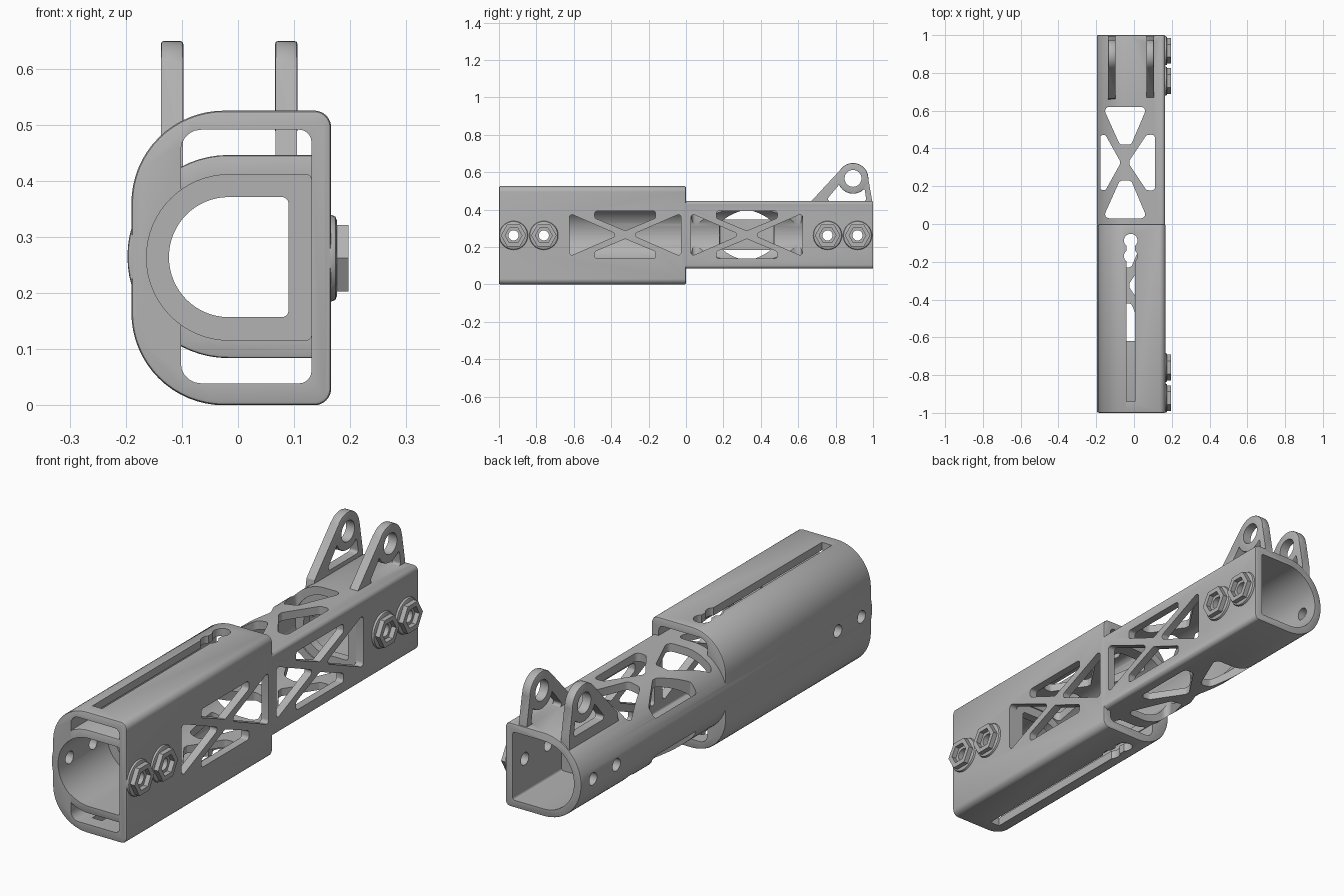
import bpy
import bmesh
import math
from mathutils import Vector

if "Cube" in bpy.data.objects:
    bpy.data.objects.remove(bpy.data.objects["Cube"])

grey = bpy.data.materials.new("plain grey")
grey.use_nodes = True
grey.diffuse_color = (0.45, 0.45, 0.45, 1)
grey.node_tree.nodes["Principled BSDF"].inputs["Base Color"].default_value = grey.diffuse_color

MID = 0.265       # height of the bore axis
BAYS = (-0.325, 0.325)   # centres of the two lattice bays


def rounded(pts, radius, seg=5):
    """Round polygon corners; radius is a number or one per corner."""
    radii = radius if isinstance(radius, (list, tuple)) else [radius] * len(pts)
    out = []
    for i, r in enumerate(radii):
        p = Vector(pts[i])
        a = (Vector(pts[i - 1]) - p).normalized()
        b = (Vector(pts[(i + 1) % len(pts)]) - p).normalized()
        half = a.angle(b) / 2
        if r == 0:
            out.append(p)
            continue
        centre = p + (a + b).normalized() * r / math.sin(half)
        start = p + a * r / math.tan(half) - centre
        end = p + b * r / math.tan(half) - centre
        turn = math.atan2(start.x * end.y - start.y * end.x, start.dot(end))
        for k in range(seg + 1):
            t = turn * k / seg
            c, s = math.cos(t), math.sin(t)
            out.append(centre + Vector((start.x * c - start.y * s, start.x * s + start.y * c)))
    return out


def circle(u, v, r, n=32):
    return [(u + r * math.cos(math.tau * i / n), v + r * math.sin(math.tau * i / n)) for i in range(n)]


def d_shape(x0, x1, z0, z1, big, small):
    return rounded([(x0, z0), (x1, z0), (x1, z1), (x0, z1)], [big, small, small, big], 16)


def prism(name, pts, axis, lo, hi, bevel=0):
    """Extrude a 2D profile along an axis."""
    place = {"X": lambda u, v, w: (w, u, v),
             "Y": lambda u, v, w: (u, w, v),
             "Z": lambda u, v, w: (u, v, w)}[axis]
    bm = bmesh.new()
    face = bm.faces.new([bm.verts.new(place(p[0], p[1], lo)) for p in pts])
    ext = bmesh.ops.extrude_face_region(bm, geom=[face])
    moved = [g for g in ext["geom"] if isinstance(g, bmesh.types.BMVert)]
    bmesh.ops.translate(bm, verts=moved, vec=place(0, 0, hi - lo))
    bmesh.ops.remove_doubles(bm, verts=bm.verts, dist=0.0002)
    bmesh.ops.recalc_face_normals(bm, faces=bm.faces)
    if bevel:
        rims = [e for e in bm.edges if e.calc_face_angle(0) > 1.2]
        bmesh.ops.bevel(bm, geom=rims, offset=bevel, segments=2, profile=0.5, affect="EDGES")
    mesh = bpy.data.meshes.new(name)
    bm.to_mesh(mesh)
    bm.free()
    mesh.materials.append(grey)
    obj = bpy.data.objects.new(name, mesh)
    bpy.context.scene.collection.objects.link(obj)
    return obj


def combine(target, other, operation):
    mod = target.modifiers.new("combine", "BOOLEAN")
    mod.operation = operation
    mod.solver = "EXACT"
    mod.object = other
    bpy.context.view_layer.objects.active = target
    bpy.ops.object.modifier_apply(modifier=mod.name)
    bpy.data.objects.remove(other)


def add(target, *args, **kw):
    combine(target, prism("addition", *args, **kw), "UNION")


def cut(target, *args):
    combine(target, prism("cutter", *args), "DIFFERENCE")


# Front sleeve with its two long pockets
body = prism("sleeve_and_tube", d_shape(-0.19, 0.166, 0, 0.525, 0.165, 0.03), "Y", -1, 0, bevel=0.007)
for s in (-1, 1):
    pocket = [(-0.102, MID + s * 0.12), (0.131, MID + s * 0.12), (0.131, MID + s * 0.226), (-0.102, MID + s * 0.226)]
    cut(body, rounded(pocket, [0, 0, 0.022, 0.036]), "Y", -1.1, 0.1)

# Tube running the full length
add(body, d_shape(-0.197, 0.165, 0.084, 0.446, 0.18, 0.02), "Y", -0.997, 1, bevel=0.005)

# Rear mounting ears
for x in (-0.1175, 0.086):
    ear = prism("ear", [(0.655, 0.38), (0.995, 0.38), (0.995, 0.45), (0.972, 0.58), (0.895, 0.56), (0.832, 0.62),
                        (0.665, 0.44)], "X", x - 0.0195, x + 0.0195)
    cut(ear, rounded([(0.745, 0.445), (0.965, 0.445), (0.955, 0.51), (0.82, 0.535)], 0.012), "X", x - 0.1, x + 0.1)
    add(ear, circle(0.893, 0.567, 0.082, 40), "X", x - 0.02, x + 0.02, bevel=0.005)
    cut(ear, circle(0.893, 0.567, 0.045), "X", x - 0.1, x + 0.1)
    combine(body, ear, "UNION")

# Hexagonal bosses on flared bases
SCREWS = (-0.922, -0.76, 0.757, 0.917)
for y in SCREWS:
    add(body, circle(y, MID - 0.003, 0.077), "X", 0.15, 0.176, bevel=0.009)
    add(body, circle(y, MID - 0.003, 0.068, 6), "X", 0.15, 0.197)

# Bore with a stop ledge at each end of the lattice
for lo, hi in ((-1.1, -0.665), (-0.625, 0.625), (0.665, 1.1)):
    cut(body, d_shape(-0.163, 0.131, 0.116, 0.411, 0.147, 0.01), "Y", lo, hi)
cut(body, d_shape(-0.123, 0.09, 0.157, 0.371, 0.1065, 0.012), "Y", -0.8, 0.8)

# Screw holes and nut recesses
for y in SCREWS:
    cut(body, circle(y, MID - 0.003, 0.045, 6), "X", 0.176, 0.3)
    cut(body, circle(y, MID - 0.003, 0.027, 24), "X", -0.3, 0.3)

for y in BAYS:
    # Lattice windows in the flat side wall
    for s in (-1, 1):
        tri = [(y + s * 0.298, MID - 0.115), (y + s * 0.298, MID + 0.115), (y + s * 0.035, MID)]
        cut(body, rounded(tri, 0.014), "X", 0.05, 0.3)
        flat = [(y - 0.163, MID + s * 0.127), (y + 0.163, MID + s * 0.127), (y + 0.163, MID + s * 0.09),
                (y, MID + s * 0.022), (y - 0.163, MID + s * 0.09)]
        cut(body, rounded(flat, 0.014), "X", 0.05, 0.3)
    # Lattice windows in the top and bottom walls
    front = y < 0
    z0, z1 = (0.055, 0.475) if front else (-0.1, 0.65)
    left = -0.098 if front else -0.178
    for s in (-1, 1):
        end = [(-0.165, y + s * 0.295), (0.07, y + s * 0.295), (-0.015, y + s * 0.095), (-0.075, y + s * 0.095)]
        if front:
            end = [(max(px, -0.099), py) for px, py in end]
        cut(body, rounded(end, 0.022), "Z", z0, z1)
    right = [(0.112, y - 0.15), (0.112, y + 0.15), (0.065, y + 0.145), (-0.025, y + 0.01), (-0.025, y - 0.01),
             (0.065, y - 0.145)]
    cut(body, rounded(right, [0.02, 0.02, 0.02, 0.005, 0.005, 0.02]), "Z", z0, z1)
    if not front:
        side = [(left, y - 0.145), (left, y + 0.145), (-0.15, y + 0.145), (-0.075, y + 0.01), (-0.075, y - 0.01),
                (-0.15, y - 0.145)]
        cut(body, rounded(side, [0.01, 0.01, 0.01, 0.005, 0.005, 0.01]), "Z", z0, z1)

# Keyhole slots through the sleeve roof and floor
for z0, z1 in ((-0.1, 0.06), (0.47, 0.6)):
    cut(body, [(-0.041, -0.94), (0.006, -0.94), (0.006, -0.08), (-0.041, -0.08)], "Z", z0, z1)
    for y in (-0.088, -0.17):
        cut(body, circle(-0.0175, y, 0.036), "Z", z0, z1)

# Smooth shading with sharp edges kept
bpy.ops.object.select_all(action="DESELECT")
body.select_set(True)
bpy.context.view_layer.objects.active = body
bpy.ops.object.shade_smooth_by_angle(angle=math.radians(30))
